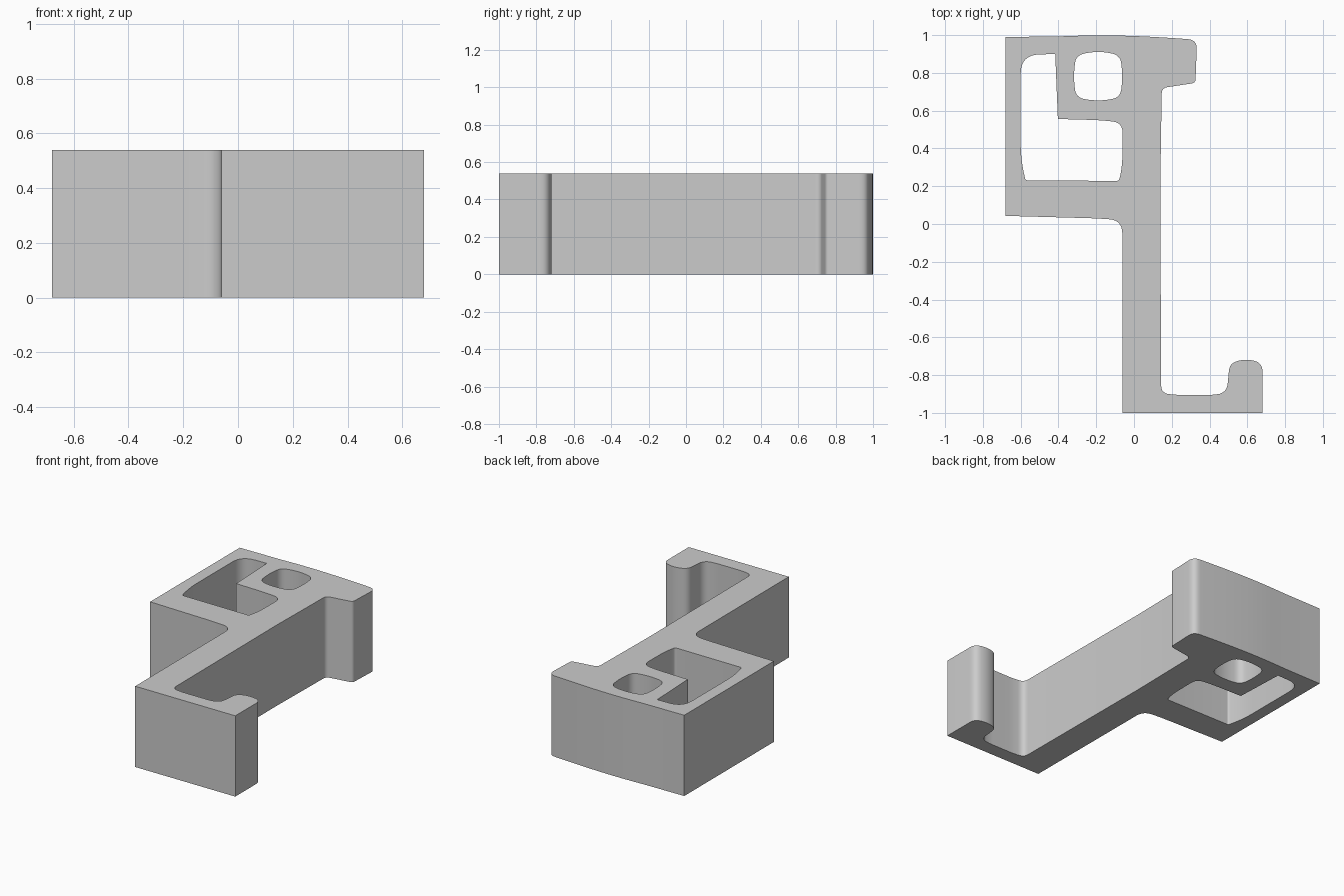
import bpy, bmesh, math
from mathutils import Vector

if "Cube" in bpy.data.objects:
    bpy.data.objects.remove(bpy.data.objects["Cube"])

HEIGHT = 0.54


def rounded(corners, steps=8):
    """Turn (x, y, cut-back) corners into a loop with eased corners."""
    loop = []
    for i, (x, y, cut) in enumerate(corners):
        p = Vector((x, y))
        if cut == 0:
            loop.append(p)
            continue
        prev, nxt = Vector(corners[i - 1][:2]), Vector(corners[(i + 1) % len(corners)][:2])
        a = p + (prev - p).normalized() * cut
        b = p + (nxt - p).normalized() * cut
        for s in range(steps + 1):
            t = s / steps
            # blend between a quadratic ease and a slightly fuller corner
            q = a * (1 - t) ** 2 + p * 2 * t * (1 - t) + b * t ** 2
            loop.append(q)
    return loop


# Outer silhouette: frame, top hook, stem and bottom hook
outline = [
    (-0.68, 0.99, 0), (-0.40, 0.993, 0), (-0.20, 1.0, 0.1), (0.0, 0.996, 0.1),
    (0.20, 0.985, 0.08), (0.334, 0.975, 0.05), (0.325, 0.747, 0.02),
    (0.147, 0.72, 0.03), (0.139, 0.20, 0), (0.144, -0.895, 0.04),
    (0.22, -0.905, 0.04), (0.43, -0.905, 0.04), (0.492, -0.89, 0.045),
    (0.506, -0.738, 0.04), (0.59, -0.713, 0.045), (0.68, -0.735, 0.045),
    (0.68, -1.0, 0), (-0.06, -1.0, 0), (-0.062, 0.02, 0.07),
    (-0.20, 0.03, 0.06), (-0.68, 0.043, 0),
]

# L-shaped opening in the frame
l_opening = [
    (-0.60, 0.895, 0.1), (-0.417, 0.90, 0), (-0.403, 0.556, 0),
    (-0.18, 0.55, 0.06), (-0.06, 0.537, 0.055), (-0.062, 0.30, 0.06),
    (-0.08, 0.228, 0.014), (-0.574, 0.231, 0.012), (-0.60, 0.34, 0.09),
]

# Small rounded square opening
square_opening = [
    (-0.308, 0.893, 0.045), (-0.19, 0.918, 0.07), (-0.072, 0.893, 0.045),
    (-0.06, 0.78, 0.05), (-0.072, 0.67, 0.045), (-0.19, 0.648, 0.07),
    (-0.308, 0.67, 0.045), (-0.32, 0.78, 0.05),
]

# Extruded filled curve
curve = bpy.data.curves.new("hook_profile", 'CURVE')
curve.dimensions = '2D'
curve.fill_mode = 'BOTH'
curve.extrude = HEIGHT / 2
for corners in (outline, l_opening, square_opening):
    pts = rounded(corners)
    spline = curve.splines.new('POLY')
    spline.points.add(len(pts) - 1)
    for sp, p in zip(spline.points, pts):
        sp.co = (p.x, p.y, 0, 1)
    spline.use_cyclic_u = True
source = bpy.data.objects.new("hook_profile", curve)
bpy.context.collection.objects.link(source)

# Convert to a welded solid resting on the ground
deps = bpy.context.evaluated_depsgraph_get()
mesh = bpy.data.meshes.new_from_object(source.evaluated_get(deps))
bpy.data.objects.remove(source)
bm = bmesh.new()
bm.from_mesh(mesh)
bmesh.ops.remove_doubles(bm, verts=bm.verts, dist=0.0005)
bmesh.ops.translate(bm, verts=bm.verts, vec=(0, 0, HEIGHT / 2))
bmesh.ops.recalc_face_normals(bm, faces=bm.faces)
bm.to_mesh(mesh)
bm.free()

hook = bpy.data.objects.new("door_hook", mesh)
bpy.context.collection.objects.link(hook)
bpy.context.view_layer.objects.active = hook
hook.select_set(True)
bpy.ops.object.shade_smooth_by_angle(angle=math.radians(30))
